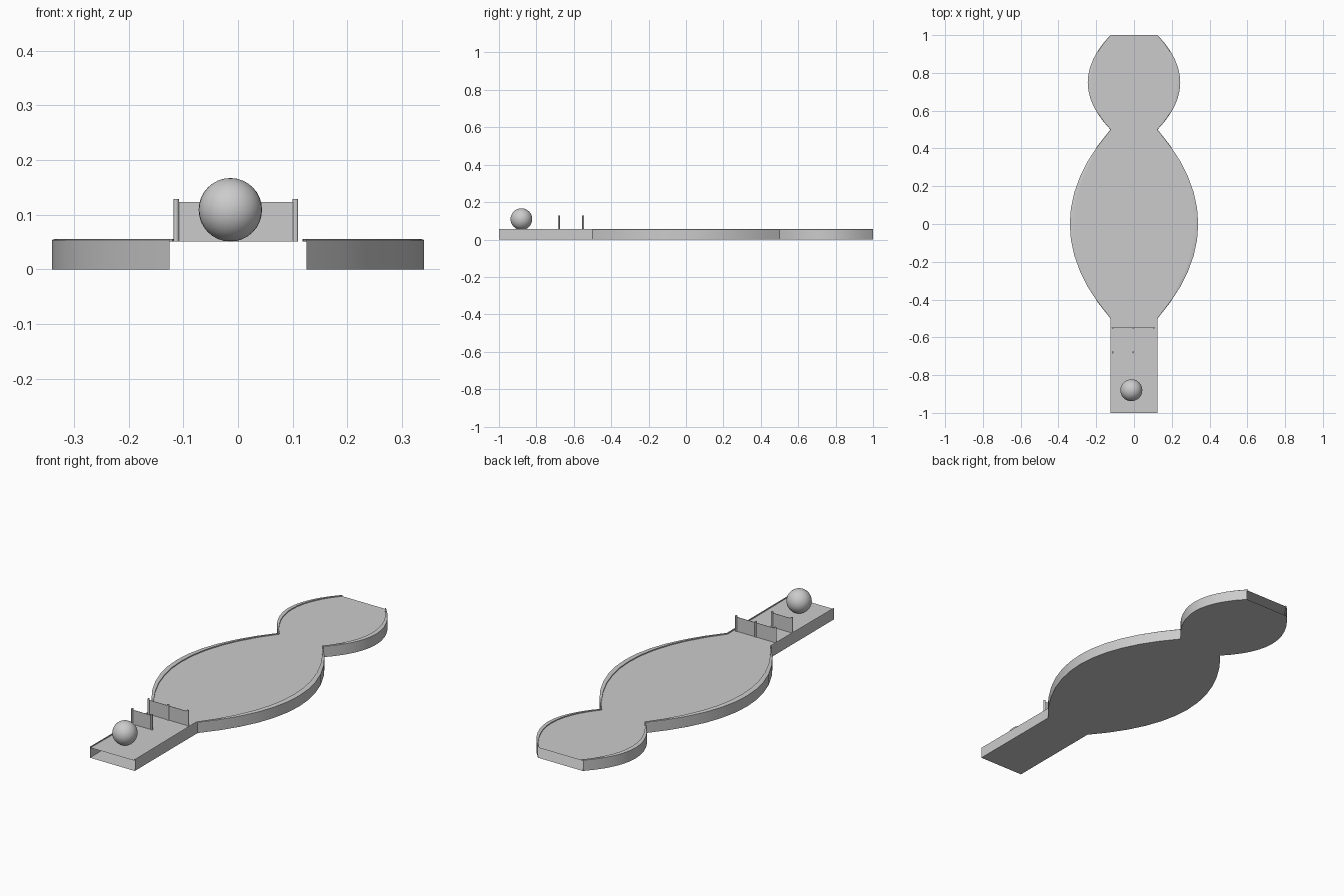
import bpy, bmesh, math

cube = bpy.data.objects.get("Cube")
if cube:
    bpy.data.objects.remove(cube)

grey = bpy.data.materials.new("light_grey")
grey.use_nodes = True
colour = (0.6, 0.6, 0.6, 1)
grey.diffuse_color = colour
grey.node_tree.nodes["Principled BSDF"].inputs["Base Color"].default_value = colour

FLOOR, RIM, NECK = 0.051, 0.056, 0.125


def finish(name, bm, smooth=False):
    bmesh.ops.recalc_face_normals(bm, faces=bm.faces)
    mesh = bpy.data.meshes.new(name)
    bm.to_mesh(mesh)
    bm.free()
    mesh.materials.append(grey)
    obj = bpy.data.objects.new(name, mesh)
    bpy.context.collection.objects.link(obj)
    if smooth:
        bpy.ops.object.select_all(action="DESELECT")
        obj.select_set(True)
        bpy.context.view_layer.objects.active = obj
        bpy.ops.object.shade_smooth_by_angle(angle=math.radians(25))
    return obj


def box(name, lo, hi):
    bm = bmesh.new()
    bmesh.ops.create_cube(bm, size=1)
    for v in bm.verts:
        v.co = [a + (c + 0.5) * (b - a) for a, b, c in zip(lo, hi, v.co)]
    return finish(name, bm)


# Plan outline: straight lane, large bulge, small bulge -> (y, half width, rim width)
stations = [(-1, NECK, 0.004), (-0.5, NECK, 0.007)]


def bulge(y0, y1, width, rim, steps):
    for i in range(1, steps + 1):
        t = i / steps
        k = 1 - (2 * t - 1) ** 2
        stations.append((y0 + t * (y1 - y0), NECK + k * (width - NECK),
                         0.007 + k * (rim - 0.007)))


bulge(-0.5, 0.5, 0.34, 0.026, 12)
bulge(0.5, 1, 0.245, 0.02, 12)

# Track: hollow cross-section with raised rims, open at both ends
bm = bmesh.new()
rings = []
for y, w, rim in stations:
    half = [(w, 0), (w, RIM - 0.002), (w - rim * 0.25, RIM),
            (w - rim, RIM), (w - rim, FLOOR)]
    section = half + [(-x, z) for x, z in reversed(half)]
    rings.append([bm.verts.new((x, y, z)) for x, z in section])
for a, b in zip(rings, rings[1:]):
    for i in range(len(a)):
        j = (i + 1) % len(a)
        bm.faces.new((a[i], a[j], b[j], b[i]))
finish("track", bm, smooth=True)

# Ball
bm = bmesh.new()
bmesh.ops.create_uvsphere(bm, u_segments=32, v_segments=16, radius=0.058)
bmesh.ops.translate(bm, verts=bm.verts, vec=(-0.014, -0.88, FLOOR + 0.058))
finish("ball", bm, smooth=True)

# Gate posts and panels, back row of two panels and front row of one
for row, y, posts in (("back", -0.55, (-0.113, -0.004, 0.105)),
                      ("front", -0.68, (-0.113, -0.004))):
    for i, x in enumerate(posts):
        bm = bmesh.new()
        bmesh.ops.create_cone(bm, cap_ends=True, segments=12, radius1=0.005,
                              radius2=0.005, depth=0.078)
        bmesh.ops.translate(bm, verts=bm.verts, vec=(x, y, FLOOR + 0.039))
        finish(f"{row}_gate_post_{i + 1}", bm, smooth=True)
    for i, (a, b) in enumerate(zip(posts, posts[1:])):
        box(f"{row}_gate_panel_{i + 1}", (a, y - 0.001, FLOOR), (b, y + 0.001, 0.123))
